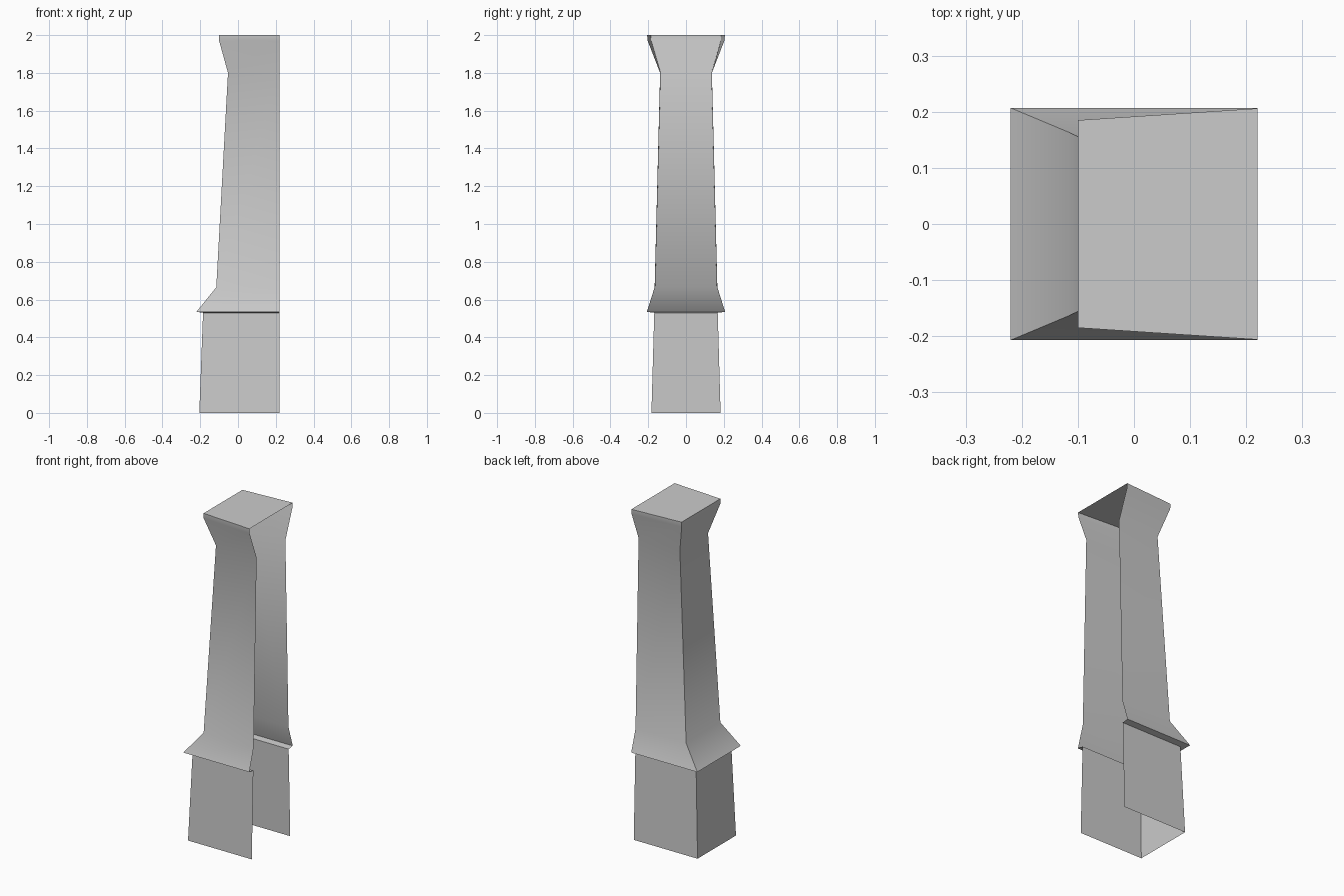
import bpy, bmesh, math

if "Cube" in bpy.data.objects:
    bpy.data.objects.remove(bpy.data.objects["Cube"])

OPEN_X = 0.22  # the wall-facing side is left open

# Cross-sections: height, back x, half width at back, half width at opening
SECTIONS = [
    (0.00, -0.205, 0.183, 0.183),   # foot
    (0.53, -0.185, 0.168, 0.168),   # top of base block
    (0.535, -0.22, 0.207, 0.207),   # ledge lip
    (0.665, -0.115, 0.163, 0.166),  # top of sloped ledge
    (1.80, -0.053, 0.134, 0.137),   # narrow neck
    (1.97, -0.10, 0.184, 0.203),    # flared head
    (2.00, -0.10, 0.185, 0.206),    # top rim
]


def build_pillar(name, sections):
    bm = bmesh.new()
    rings = []
    for z, x, back, front in sections:
        pts = [(OPEN_X, -front), (x, -back), (x, back), (OPEN_X, front)]
        rings.append([bm.verts.new((px, py, z)) for px, py in pts])
    # Three-sided open shell
    for low, high in zip(rings, rings[1:]):
        for i in range(3):
            bm.faces.new((low[i + 1], low[i], high[i], high[i + 1]))
    # Top cap
    bm.faces.new(rings[-1])
    bmesh.ops.recalc_face_normals(bm, faces=bm.faces)
    bm.faces.ensure_lookup_table()
    if bm.faces[-1].normal.z < 0:
        bmesh.ops.reverse_faces(bm, faces=bm.faces)
    mesh = bpy.data.meshes.new(name)
    bm.to_mesh(mesh)
    bm.free()
    obj = bpy.data.objects.new(name, mesh)
    bpy.context.collection.objects.link(obj)
    return obj


pillar = build_pillar("wall_buttress", SECTIONS)
bpy.context.view_layer.objects.active = pillar
pillar.select_set(True)
bpy.ops.object.shade_smooth_by_angle(angle=math.radians(45))
